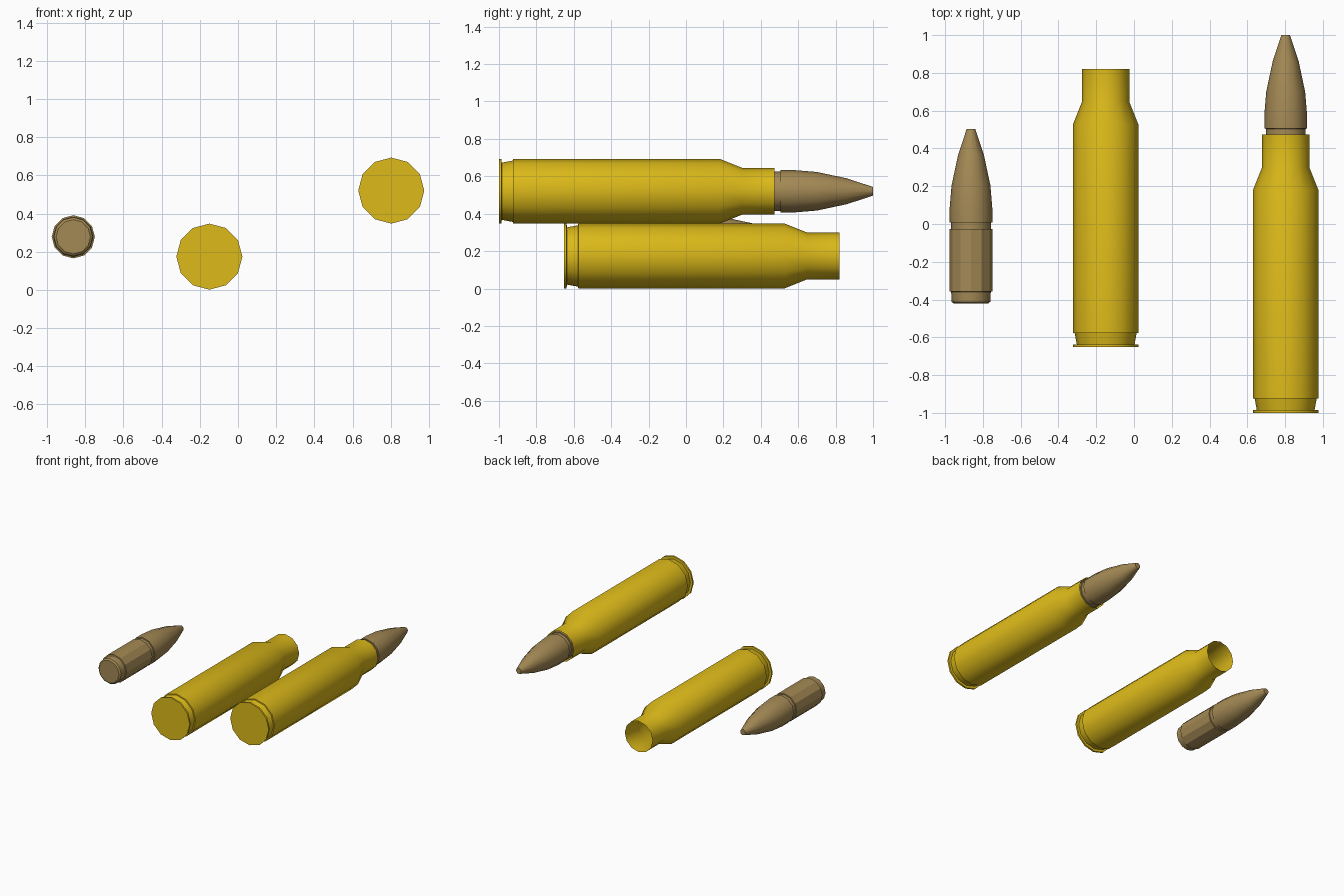
import bpy, bmesh, math
from math import pi, sin, cos

if "Cube" in bpy.data.objects:
    bpy.data.objects.remove(bpy.data.objects["Cube"])

SIDES = 12


def material(name, rgb):
    m = bpy.data.materials.new(name)
    m.diffuse_color = (*rgb, 1)
    m.use_nodes = True
    m.node_tree.nodes["Principled BSDF"].inputs["Base Color"].default_value = m.diffuse_color
    return m


BRASS = material("brass", (0.72, 0.49, 0.01))
COPPER = material("copper", (0.37, 0.25, 0.09))


def lathe(name, profile, location, mat, cap_end, flat_band=None):
    """Turn a list of (radius, y) around the y axis; cap the start and optionally the end."""
    bm = bmesh.new()
    rings = [[bm.verts.new((r * sin(2 * pi * i / SIDES), y, r * cos(2 * pi * i / SIDES)))
              for i in range(SIDES)] for r, y in profile]
    flat = []
    for k, (a, b) in enumerate(zip(rings, rings[1:])):
        for i in range(SIDES):
            j = (i + 1) % SIDES
            f = bm.faces.new((a[i], a[j], b[j], b[i]))
            if k == flat_band:
                flat.append(f)
    bm.faces.new(rings[0][::-1])
    if cap_end:
        bm.faces.new(rings[-1])
    bmesh.ops.recalc_face_normals(bm, faces=bm.faces[:])
    # an open shell must still face away from its axis
    side = bm.faces[SIDES * 3]
    c = side.calc_center_median()
    if side.normal.x * c.x + side.normal.z * c.z < 0:
        bmesh.ops.reverse_faces(bm, faces=bm.faces[:])
    bm.faces.index_update()
    flat_ids = [f.index for f in flat]
    mesh = bpy.data.meshes.new(name)
    bm.to_mesh(mesh)
    bm.free()
    mesh.materials.append(mat)
    ob = bpy.data.objects.new(name, mesh)
    ob.location = location
    bpy.context.collection.objects.link(ob)
    bpy.ops.object.select_all(action='DESELECT')
    ob.select_set(True)
    bpy.context.view_layer.objects.active = ob
    bpy.ops.object.shade_smooth_by_angle(angle=math.radians(40))
    for i in flat_ids:
        mesh.polygons[i].use_smooth = False
    return ob


# Casing: rim, extractor groove, body, shoulder, open neck (y measured from base)
CASE = [(0.173, 0), (0.173, 0.014), (0.153, 0.015), (0.164, 0.075), (0.173, 0.076),
        (0.173, 1.18), (0.125, 1.30), (0.125, 1.473)]

# Slug: stepped tail, faceted shank, crimp groove, curved nose (y measured from tip)
SLUG = [(0.090, -0.925), (0.102, -0.915), (0.105, -0.862), (0.113, -0.86),
        (0.113, -0.53), (0.105, -0.529), (0.105, -0.496), (0.113, -0.495),
        (0.113, -0.42), (0.103, -0.30), (0.069, -0.14), (0.023, 0)]

# Loose slug, empty casing, and the assembled round
lathe("loose_slug", SLUG, (-0.863, 0.503, 0.278), COPPER, True, flat_band=3)
lathe("empty_casing", CASE, (-0.15, -0.652, 0.174), BRASS, False)
lathe("round_casing", CASE, (0.803, -1.0, 0.52), BRASS, False)
lathe("round_slug", SLUG, (0.803, 1.0, 0.52), COPPER, True, flat_band=3)
